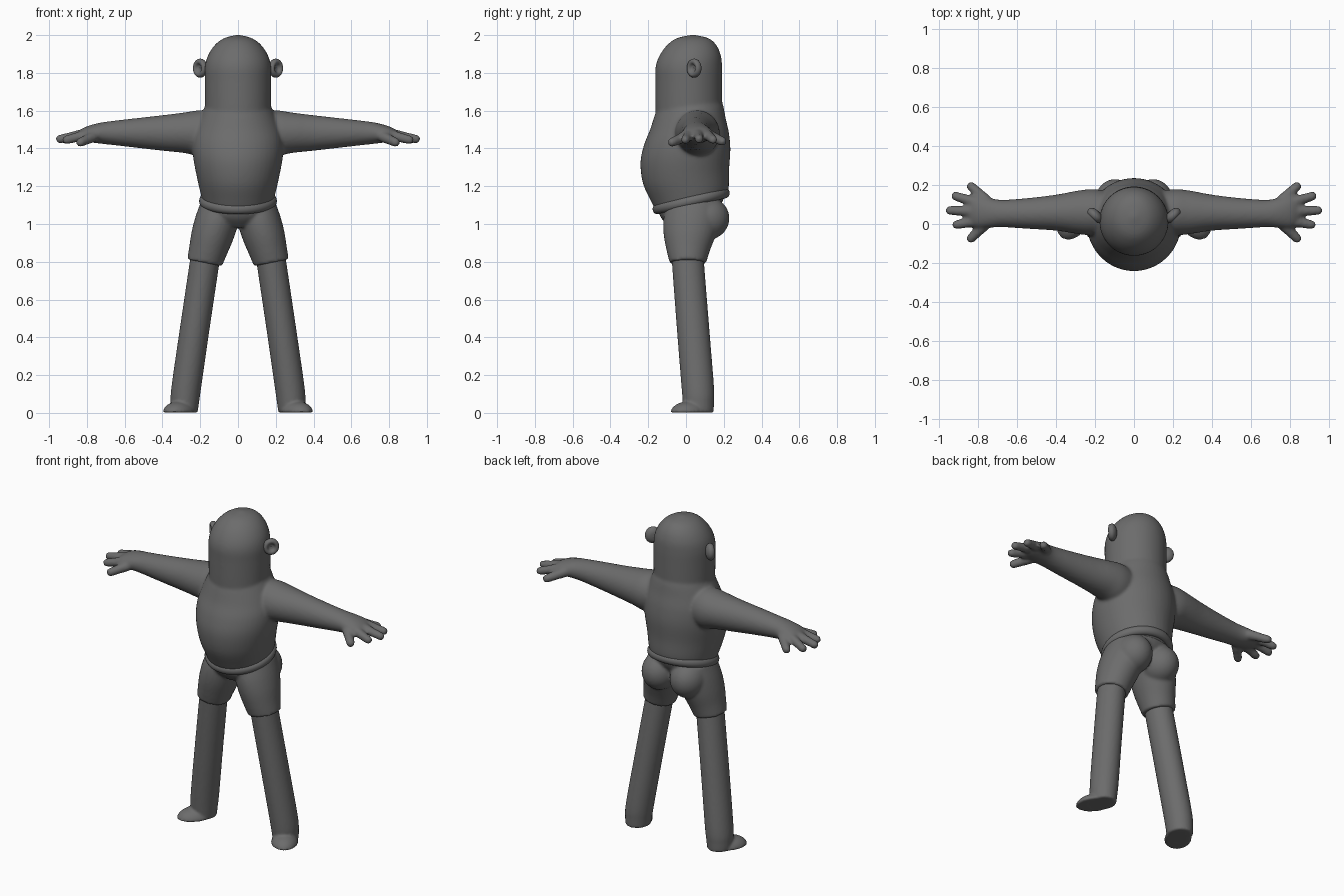
import bpy, bmesh, math
from mathutils import Vector, Matrix

cube = bpy.data.objects.get("Cube")
if cube:
    bpy.data.objects.remove(cube, do_unlink=True)

grey = bpy.data.materials.new("clay grey")
grey.use_nodes = True
GREY = (0.15, 0.15, 0.15, 1)
grey.diffuse_color = GREY
grey.node_tree.nodes["Principled BSDF"].inputs["Base Color"].default_value = GREY

X, Y, Z = Vector((1, 0, 0)), Vector((0, 1, 0)), Vector((0, 0, 1))


def spline(p, steps=5):
    """Catmull-Rom through rows of numbers."""
    p = [Vector(r) for r in p]
    out = []
    for i in range(len(p) - 1):
        a, b, c, d = p[max(i - 1, 0)], p[i], p[i + 1], p[min(i + 2, len(p) - 1)]
        for s in range(steps):
            t = s / steps
            out.append(0.5 * (2 * b + (c - a) * t + (2 * a - 5 * b + 4 * c - d) * t * t
                              + (3 * b - a - 3 * c + d) * t ** 3))
    return out + [p[-1]]


def loft(bm, rings, u, v, sides=32):
    """Skin elliptical rings given as x, y, z, radius along u, radius along v."""
    loops = []
    for r in spline(rings):
        c = Vector(r[:3])
        a, b = max(r[3], 0.002), max(r[4], 0.002)
        loops.append([bm.verts.new(c + u * a * math.cos(math.tau * k / sides)
                                   + v * b * math.sin(math.tau * k / sides))
                      for k in range(sides)])
    for lo, hi in zip(loops, loops[1:]):
        for k in range(sides):
            n = (k + 1) % sides
            bm.faces.new((lo[k], lo[n], hi[n], hi[k]))
    bm.faces.new(loops[0][::-1])
    bm.faces.new(loops[-1])


def ball(bm, centre, radii, rot=Matrix()):
    m = Matrix.Translation(centre) @ rot @ Matrix.Diagonal((*radii, 1))
    bmesh.ops.create_uvsphere(bm, u_segments=32, v_segments=20, radius=1, matrix=m)


def capsule(bm, a, b, ra, rb):
    """Finger-like shape from a to b, flattened ends rounded off."""
    a, b = Vector(a), Vector(b)
    d = (b - a).normalized()
    u = d.cross(Z).normalized()
    rows = [(*(a - d * ra), 0, 0), (*a, ra, ra), (*a.lerp(b, 0.5), rb * 1.08, rb * 1.08),
            (*(b - d * rb), rb, rb), (*(b - d * rb * 0.3), rb * 0.72, rb * 0.72), (*b, 0, 0)]
    loft(bm, rows, u, u.cross(d), 16)


def finish(name, bm, voxel=0, smooth=0):
    bmesh.ops.recalc_face_normals(bm, faces=bm.faces)
    me = bpy.data.meshes.new(name)
    bm.to_mesh(me)
    bm.free()
    me.materials.append(grey)
    for p in me.polygons:
        p.use_smooth = True
    ob = bpy.data.objects.new(name, me)
    bpy.context.collection.objects.link(ob)
    if voxel:
        m = ob.modifiers.new("fuse", 'REMESH')
        m.mode, m.voxel_size, m.use_smooth_shade = 'VOXEL', voxel, True
        m = ob.modifiers.new("soften", 'SMOOTH')
        m.factor, m.iterations = 0.5, smooth
    return ob


def mirror(bm):
    """Copy everything built so far to the other side."""
    dup = bmesh.ops.duplicate(bm, geom=bm.verts[:] + bm.edges[:] + bm.faces[:])["geom"]
    for v in dup:
        if isinstance(v, bmesh.types.BMVert):
            v.co.x = -v.co.x
    bmesh.ops.reverse_faces(bm, faces=[f for f in dup if isinstance(f, bmesh.types.BMFace)])


# Body: arms and hands first, mirrored, then head and torso
bm = bmesh.new()
loft(bm, [(.1, .06, 1.48, .10, .11), (.2, .06, 1.48, .118, .122), (.28, .06, 1.483, .112, .108),
          (.4, .058, 1.482, .092, .094), (.55, .054, 1.482, .078, .077), (.68, .054, 1.482, .07, .062),
          (.75, .058, 1.48, .078, .052), (.81, .063, 1.475, .08, .038), (.85, .065, 1.468, .05, .02)], Y, Z)
for base, tip, r in [((.76, .0, 1.465), (.85, -.09, 1.425), .024),
                     ((.81, .015, 1.47), (.93, -.008, 1.44), .023),
                     ((.82, .065, 1.475), (.965, .07, 1.445), .023),
                     ((.81, .11, 1.475), (.935, .15, 1.44), .023),
                     ((.75, .115, 1.475), (.85, .208, 1.43), .024)]:
    capsule(bm, base, tip, r * 1.15, r)
mirror(bm)
loft(bm, [(0, .02, 1.10, .18, .18), (0, .02, 1.15, .195, .205), (0, 0, 1.25, .218, .228),
          (0, -.003, 1.36, .238, .238), (0, .002, 1.45, .238, .225), (0, .01, 1.53, .215, .2),
          (0, .015, 1.6, .185, .182), (0, .015, 1.64, .165, .165)], X, Y + Z * .15, 48)
loft(bm, [(0, .015, 1.45, .17, .17), (0, .015, 1.6, .174, .176), (0, .015, 1.75, .176, .177),
          (0, .015, 1.83, .175, .176), (0, .022, 1.89, .16, .163), (0, .03, 1.945, .125, .132),
          (0, .035, 1.983, .075, .085), (0, .037, 2.003, 0, 0)], X, Y, 48)
finish("body", bm, .009, 6)

# Ears: dished discs facing forward and outward
bm = bmesh.new()
n = Vector((.7, -.7, 0))
u = Vector((.7, .7, 0))
profile = [(-.026, .0), (-.022, .026), (-.008, .044), (.008, .046),
           (.02, .038), (.02, .026), (.008, .014), (.005, .0)]
loft(bm, [(*(Vector((.198, .045, 1.825)) + n * d), r, r * 1.08) for d, r in profile], u, Z, 24)
mirror(bm)
finish("ears", bm)

# Belt: tilted ring around the waist
bm = bmesh.new()
segs, tube = 64, 16
grid = []
for i in range(segs):
    a = math.tau * i / segs
    out = Vector((math.cos(a), math.sin(a), 0))
    c = Vector((.182 * out.x, .027 + .18 * out.y, 1.122 + .042 * out.y))
    grid.append([bm.verts.new(c + out * .024 * math.cos(math.tau * k / tube)
                              + Z * .028 * math.sin(math.tau * k / tube)) for k in range(tube)])
for i in range(segs):
    for k in range(tube):
        j, l = (i + 1) % segs, (k + 1) % tube
        bm.faces.new((grid[i][k], grid[j][k], grid[j][l], grid[i][l]))
finish("belt", bm)

# Shorts: two thighs and buttocks, fused under the belt
bm = bmesh.new()
loft(bm, [(.09, .04, 1.1, .105, .145), (.112, .03, 1.02, .112, .15), (.135, .02, .94, .11, .138),
          (.158, .012, .86, .1, .115), (.177, .01, .795, .092, .097)], X + Z * .2, Y)
ball(bm, (.098, .108, 1.03), (.105, .122, .115))
mirror(bm)
loft(bm, [(0, .02, 1.0, .1, .1), (0, .025, 1.06, .19, .155), (0, .027, 1.12, .185, .18)], X, Y + Z * .2)
finish("shorts", bm, .009, 5)

# Legs and flat-soled feet with the toes turned out
bm = bmesh.new()
loft(bm, [(.168, .008, .86, .078, .084), (.178, .011, .79, .079, .085), (.23, .038, .44, .079, .086),
          (.273, .062, .14, .079, .086), (.282, .066, .05, .075, .082), (.284, .068, .0, .07, .078)], X, Y)
turn = Matrix.Rotation(math.radians(32), 4, 'Z')
ball(bm, (.31, .02, .0), (.078, .11, .062), turn)
bmesh.ops.bisect_plane(bm, geom=bm.verts[:] + bm.edges[:] + bm.faces[:], plane_co=(0, 0, .001),
                       plane_no=(0, 0, -1), clear_outer=True)
bmesh.ops.holes_fill(bm, edges=[e for e in bm.edges if e.is_boundary])
mirror(bm)
finish("legs", bm, .008, 3)
